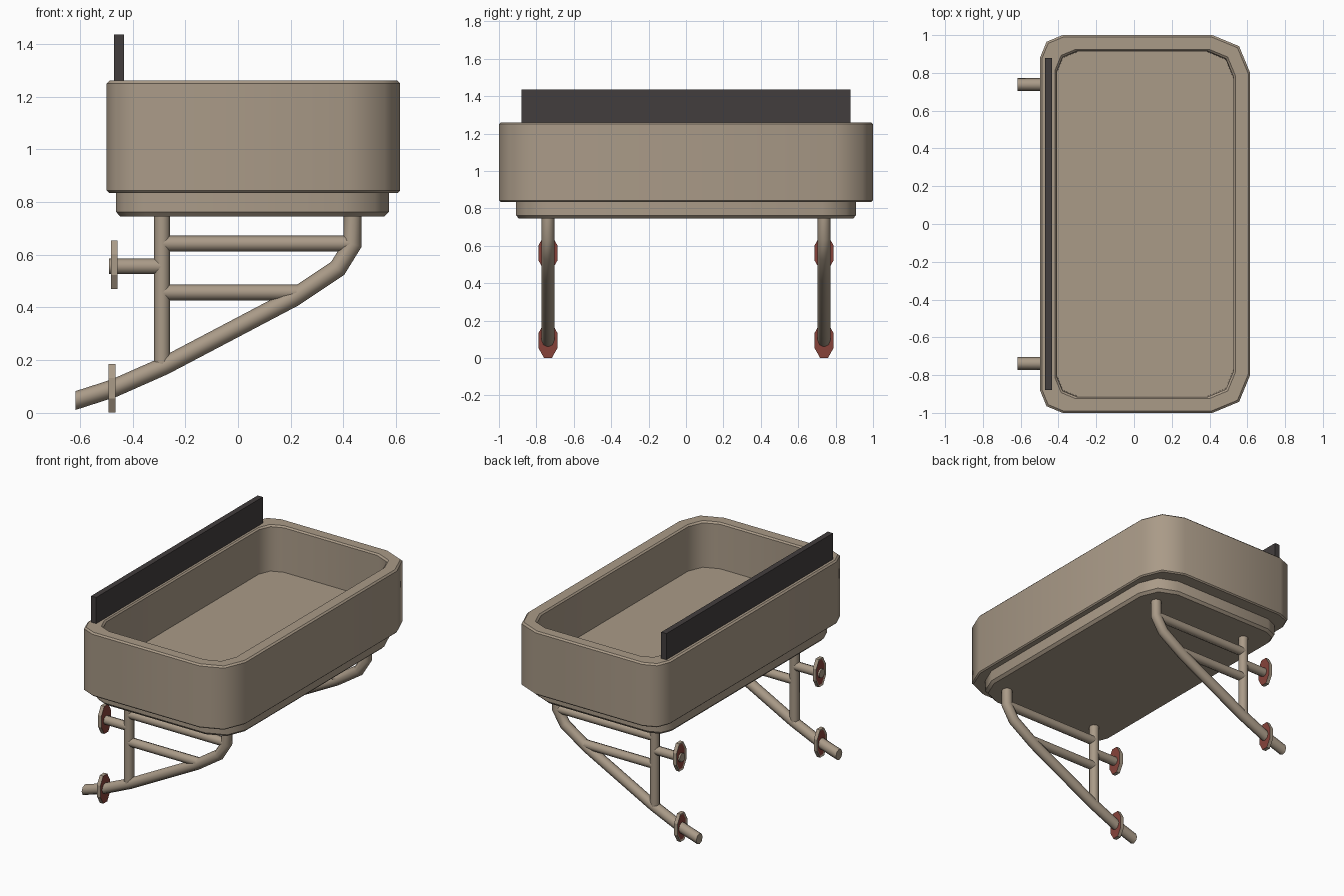
import bpy, bmesh, math
from mathutils import Vector

if "Cube" in bpy.data.objects:
    bpy.data.objects.remove(bpy.data.objects["Cube"])


def material(name, rgb):
    m = bpy.data.materials.new(name)
    m.diffuse_color = (*rgb, 1)
    m.use_nodes = True
    m.node_tree.nodes["Principled BSDF"].inputs["Base Color"].default_value = m.diffuse_color
    return m


TAN = material("tan_paint", (0.40, 0.325, 0.245))
DARK = material("dark_board", (0.055, 0.048, 0.048))
RED = material("red_flange_face", (0.24, 0.055, 0.042))


def finish(name, bm, mats):
    bmesh.ops.recalc_face_normals(bm, faces=bm.faces)
    me = bpy.data.meshes.new(name)
    bm.to_mesh(me)
    bm.free()
    for m in mats:
        me.materials.append(m)
    ob = bpy.data.objects.new(name, me)
    bpy.context.collection.objects.link(ob)
    return ob


def loop(x0, x1, y, rl, rr, z):
    """Rounded rectangle with two segments per corner."""
    pts = []
    for cx, cy, r, start in ((x1 - rr, y - rr, rr, 0), (x0 + rl, y - rl, rl, 90),
                             (x0 + rl, -y + rl, rl, 180), (x1 - rr, -y + rr, rr, 270)):
        for k in range(3):
            a = math.radians(start + 45 * k)
            pts.append(Vector((cx + r * math.cos(a), cy + r * math.sin(a), z)))
    return pts


def loft(bm, rings, sharp_rings=False):
    rows = [[bm.verts.new(p) for p in r] for r in rings]
    n = len(rows[0])
    for a, b in zip(rows, rows[1:]):
        for i in range(n):
            bm.faces.new((a[i], a[(i + 1) % n], b[(i + 1) % n], b[i])).smooth = True
    caps = [bm.faces.new(rows[0]), bm.faces.new(rows[-1])]
    for f in caps:
        for e in f.edges:
            e.smooth = False
    if sharp_rings:
        for r in rows:
            for i in range(n):
                e = bm.edges.get((r[i], r[(i + 1) % n]))
                if e:
                    e.smooth = False
    return caps


# Basin: stepped base, outer wall, rim and hollow interior
bm = bmesh.new()
loft(bm, [
    loop(-0.447, 0.555, 0.893, 0.10, 0.17, 0.745),
    loop(-0.462, 0.572, 0.908, 0.11, 0.18, 0.762),
    loop(-0.462, 0.572, 0.908, 0.11, 0.18, 0.835),
    loop(-0.490, 0.607, 0.992, 0.115, 0.195, 0.835),
    loop(-0.498, 0.615, 1.0, 0.12, 0.20, 0.843),
    loop(-0.498, 0.615, 1.0, 0.12, 0.20, 1.25),
    loop(-0.488, 0.605, 0.99, 0.115, 0.195, 1.26),
    loop(-0.418, 0.537, 0.925, 0.11, 0.14, 1.26),
    loop(-0.410, 0.528, 0.916, 0.11, 0.14, 1.25),
    loop(-0.408, 0.526, 0.912, 0.11, 0.14, 0.955),
], True)
finish("basin", bm, [TAN])

# Dark upright board standing on the left rim
bm = bmesh.new()
bmesh.ops.create_cube(bm, size=1)
for v in bm.verts:
    v.co = Vector((-0.452 + v.co.x * 0.038, v.co.y * 1.76, 1.346 + v.co.z * 0.178))
finish("back_board", bm, [DARK])


def tube(name, pts, y, r=0.031, n=8, end_dir=None):
    """Mitred pipe along points in the xz plane."""
    P = [Vector((x, y, z)) for x, z in pts]
    D = [(b - a).normalized() for a, b in zip(P, P[1:])]
    rings = []
    for i, p in enumerate(P):
        d0, d1 = D[max(i - 1, 0)], D[min(i, len(D) - 1)]
        t = (d0 + d1).normalized()
        scale = 1 / max(t.dot(d1), 0.5)
        if end_dir and i == len(P) - 1:
            t = Vector(end_dir)
            scale = 1 / t.dot(d0)
        side = Vector((0, 1, 0))
        up = t.cross(side) * scale
        rings.append([p + side * r * math.cos(a) + up * r * math.sin(a)
                      for a in (2 * math.pi * k / n for k in range(n))])
    bm = bmesh.new()
    loft(bm, rings)
    finish(name, bm, [TAN])


def flange(name, x, y, z):
    """Oval plate, tan rim with red faces."""
    rings = []
    for px in (x - 0.0125, x + 0.0125):
        ring = []
        for k in range(8):
            a = math.radians(45 * k + 22.5)
            ring.append(Vector((px, y + 0.056 * math.cos(a), z + 0.1 * math.sin(a))))
        rings.append(ring)
    bm = bmesh.new()
    left, right = loft(bm, rings, True)
    for f in bm.faces:
        f.smooth = False
    right.material_index = 1
    bmesh.ops.recalc_face_normals(bm, faces=bm.faces)
    bmesh.ops.inset_region(bm, faces=[left], thickness=0.012, depth=-0.004)
    left.material_index = 1
    finish(name, bm, [TAN, RED])


# Two identical support frames
for side, y in (("front", -0.738), ("rear", 0.738)):
    tube(side + "_curved_strut", [(0.435, 0.76), (0.435, 0.64), (0.378, 0.548), (0.21, 0.436),
                                  (-0.28, 0.178), (-0.47, 0.094), (-0.616, 0.047)],
         y, 0.034, 8, (-1, 0, 0))
    tube(side + "_post", [(-0.288, 0.76), (-0.288, 0.185)], y)
    tube(side + "_upper_bar", [(-0.285, 0.642), (0.425, 0.642)], y, 0.03)
    tube(side + "_lower_bar", [(-0.285, 0.457), (0.23, 0.457)], y, 0.03)
    tube(side + "_stub", [(-0.29, 0.556), (-0.49, 0.556)], y, 0.03)
    flange(side + "_upper_flange", -0.47, y, 0.562)
    flange(side + "_lower_flange", -0.478, y, 0.0935)
